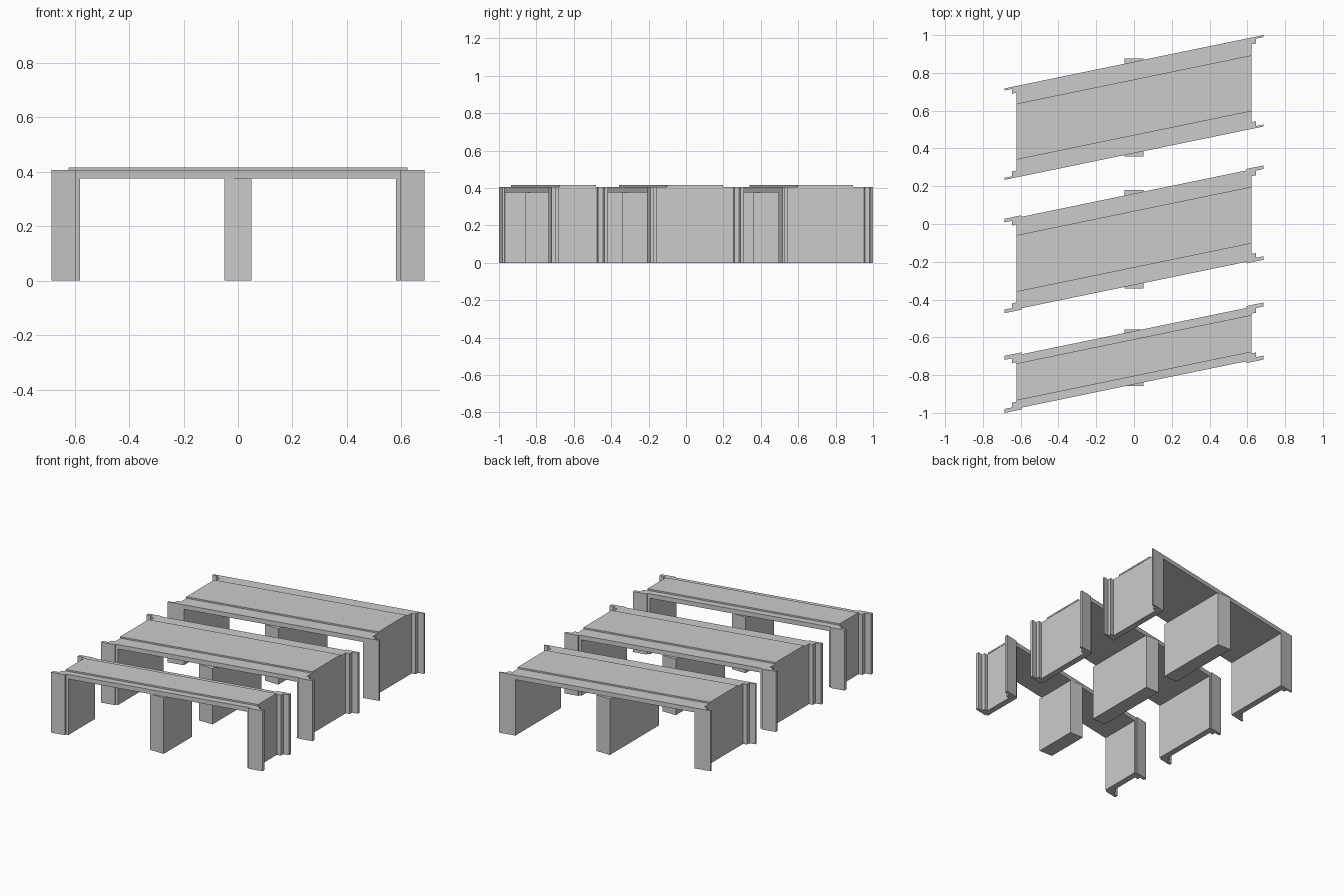
import bpy, bmesh

if "Cube" in bpy.data.objects:
    bpy.data.objects.remove(bpy.data.objects["Cube"])

SKEW = 0.206          # sideways slant of every span
DECK_TOP, SOFFIT = 0.405, 0.375


def prism(name, outline, z0, z1, cy, skew=SKEW):
    """Extrude a plan outline upwards, slanting y along x."""
    bm = bmesh.new()
    verts = [bm.verts.new((x, cy + v + skew * x, z0)) for x, v in outline]
    base = bm.faces.new(verts)
    top = bmesh.ops.extrude_face_region(bm, geom=[base])["geom"]
    moved = [g for g in top if isinstance(g, bmesh.types.BMVert)]
    bmesh.ops.translate(bm, verts=moved, vec=(0, 0, z1 - z0))
    bmesh.ops.recalc_face_normals(bm, faces=bm.faces)
    mesh = bpy.data.meshes.new(name)
    bm.to_mesh(mesh)
    bm.free()
    ob = bpy.data.objects.new(name, mesh)
    bpy.context.collection.objects.link(ob)
    return ob


def rect(hx, hy):
    return [(-hx, -hy), (hx, -hy), (hx, hy), (-hx, hy)]


def abutment_outline(h, p, side):
    """C-shaped end wall with stepped wing returns; p = pilaster projection."""
    half = [(0.58, h)]
    if p:
        half += [(0.595, h), (0.595, h + p)]
    half += [(0.685, h + p), (0.685, h - 0.011), (0.647, h - 0.011),
             (0.647, h - 0.036), (0.621, h - 0.036)]
    full = half + [(x, -v) for x, v in reversed(half)]
    return [(side * x, v) for x, v in full]


# name, centre y, half width, raised roadway half width, pilaster projection, pier half length
SPANS = [
    ("back", 0.617, 0.242, 0.148, 0.0, 0.26),
    ("middle", -0.081, 0.242, 0.15, 0.008, 0.26),
    ("front", -0.708, 0.141, 0.098, 0.01, 0.15),
]

for name, cy, h, road, p, pier in SPANS:
    # deck slab and raised roadway
    prism(name + "_deck", rect(0.58, h), SOFFIT, DECK_TOP, cy)
    prism(name + "_roadway", rect(0.623, road), DECK_TOP, 0.415, cy)
    # end walls
    for side, label in ((-1, "left"), (1, "right")):
        prism(f"{name}_{label}_abutment", abutment_outline(h, p, side),
              0, DECK_TOP, cy)
    # straight central pier
    prism(name + "_pier", rect(0.05, pier), 0, SOFFIT, cy, skew=0)
